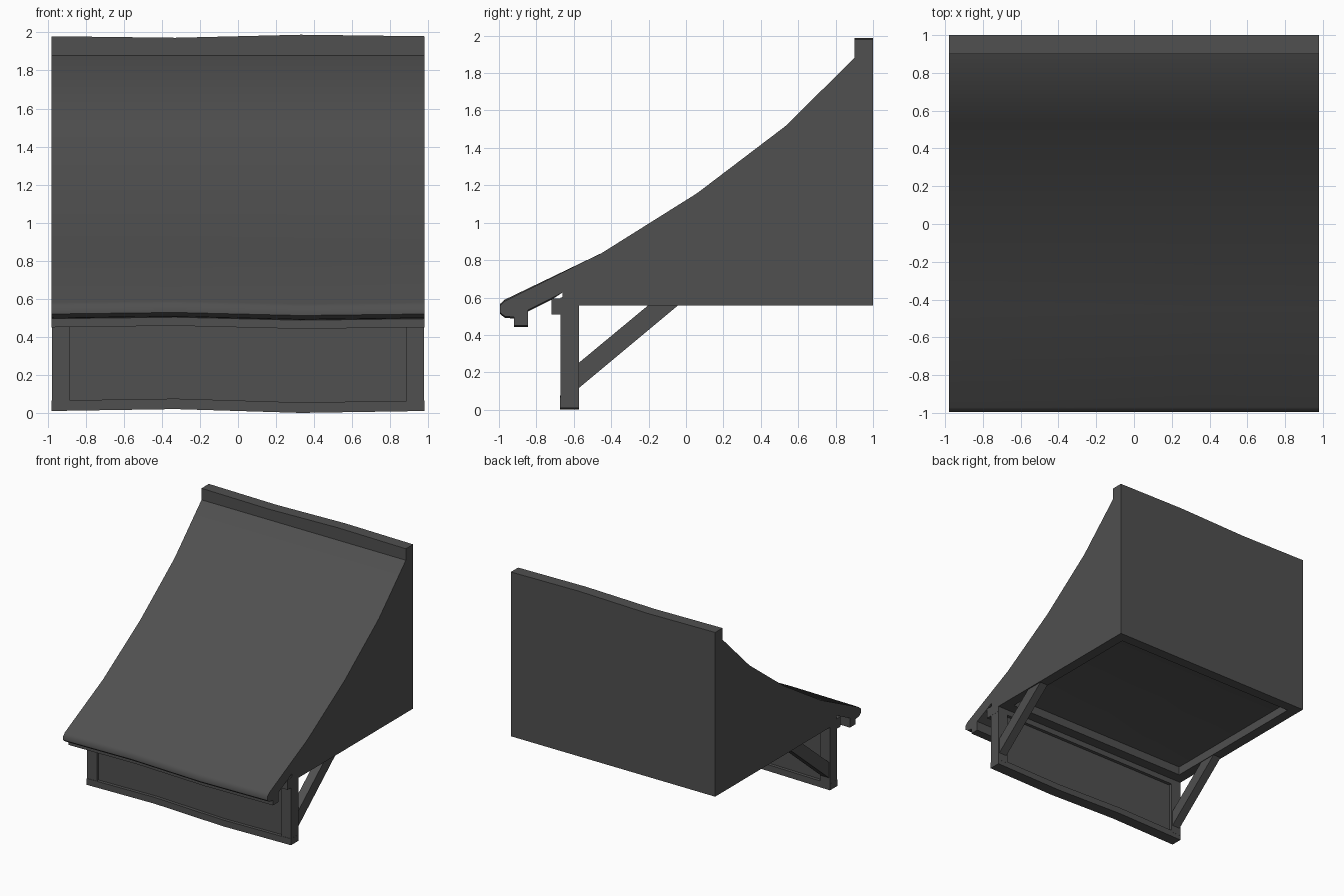
import bpy, bmesh, math

if "Cube" in bpy.data.objects:
    bpy.data.objects.remove(bpy.data.objects["Cube"])

W = 0.98
S = 0.008                                              # sag amount
STATIONS = [(-W, 0), (-0.33, 1), (0.33, -1), (W, 0)]   # x, sag direction

dark = bpy.data.materials.new("dark_grey")
dark.diffuse_color = (0.08, 0.08, 0.08, 1)
dark.use_nodes = True
dark.node_tree.nodes["Principled BSDF"].inputs["Base Color"].default_value = dark.diffuse_color


def prism(name, pts, stations=STATIONS):
    """Sweep a (y, z, sag) profile along x; sag warps z at the inner stations."""
    bm = bmesh.new()
    rings = [[bm.verts.new((x, y, z + s * a)) for y, z, a in pts] for x, s in stations]
    n = len(pts)
    for r0, r1 in zip(rings, rings[1:]):
        for i in range(n):
            j = (i + 1) % n
            bm.faces.new((r0[i], r0[j], r1[j], r1[i]))
    bm.faces.new(rings[0])
    bm.faces.new(rings[-1])
    bmesh.ops.recalc_face_normals(bm, faces=bm.faces)
    me = bpy.data.meshes.new(name)
    bm.to_mesh(me)
    bm.free()
    me.materials.append(dark)
    ob = bpy.data.objects.new(name, me)
    bpy.context.collection.objects.link(ob)
    return ob


def beam(name, y0, y1, z0, z1, a0=0.0, a1=0.0, half=W):
    st = [(x * half / W, s) for x, s in STATIONS]
    return prism(name, [(y0, z0, a0), (y1, z0, a0), (y1, z1, a1), (y0, z1, a1)], st)


# Curved roof with solid body; its underside is the recessed ceiling
CEIL = 0.63
roof = prism("roof_body", [
    (-0.97, 0.58, S), (-0.45, 0.838, 0), (0.06, 1.158, 0), (0.53, 1.515, 0),
    (0.90, 1.88, 0), (1.0, 1.88, 0), (1.0, CEIL, 0), (-0.655, CEIL, 0),
    (-0.72, 0.595, S), (-0.85, 0.53, S), (-0.92, 0.495, S),
    (-0.97, 0.50, S), (-0.995, 0.52, S), (-0.995, 0.557, S)])
bpy.context.view_layer.objects.active = roof
roof.select_set(True)
bpy.ops.object.shade_smooth_by_angle(angle=math.radians(50))

# Rim around the recess
B = 0.556
beam("back_rim", 0.91, 1.0, B, CEIL)
beam("front_rim", -0.572, -0.48, B, CEIL)

# Lengthwise boards
beam("ridge_board", 0.90, 1.0, 1.88, 1.98, 0, -S)
beam("eave_board", -0.92, -0.845, 0.45, 0.54, S, S)
beam("wall_beam", -0.72, -0.572, 0.508, 0.595)
beam("beam_cap", -0.66, -0.572, 0.595, CEIL)
beam("bottom_rail", -0.673, -0.573, 0.01, 0.065, 0.01, 0.01)
beam("front_panel", -0.645, -0.60, 0.05, 0.56, 0.01, 0, half=0.93)

# Side rims, corner posts and diagonal braces
for side, s in (("left", -1), ("right", 1)):
    rim = [(-0.572, B, 0), (1.0, B, 0), (1.0, CEIL, 0), (-0.572, CEIL, 0)]
    prism(side + "_rim", rim, [(s * 0.89, 0), (s * W, 0)])
    post = [(-0.67, 0.05, 0), (-0.572, 0.05, 0), (-0.572, 0.62, 0), (-0.67, 0.60, 0)]
    prism(side + "_post", post, [(s * 0.885, 0), (s * 0.979, 0)])
    brace = [(-0.58, 0.11, 0), (-0.04, 0.56, 0), (-0.20, 0.56, 0), (-0.58, 0.245, 0)]
    prism(side + "_brace", brace, [(s * 0.895, 0), (s * 0.97, 0)])
